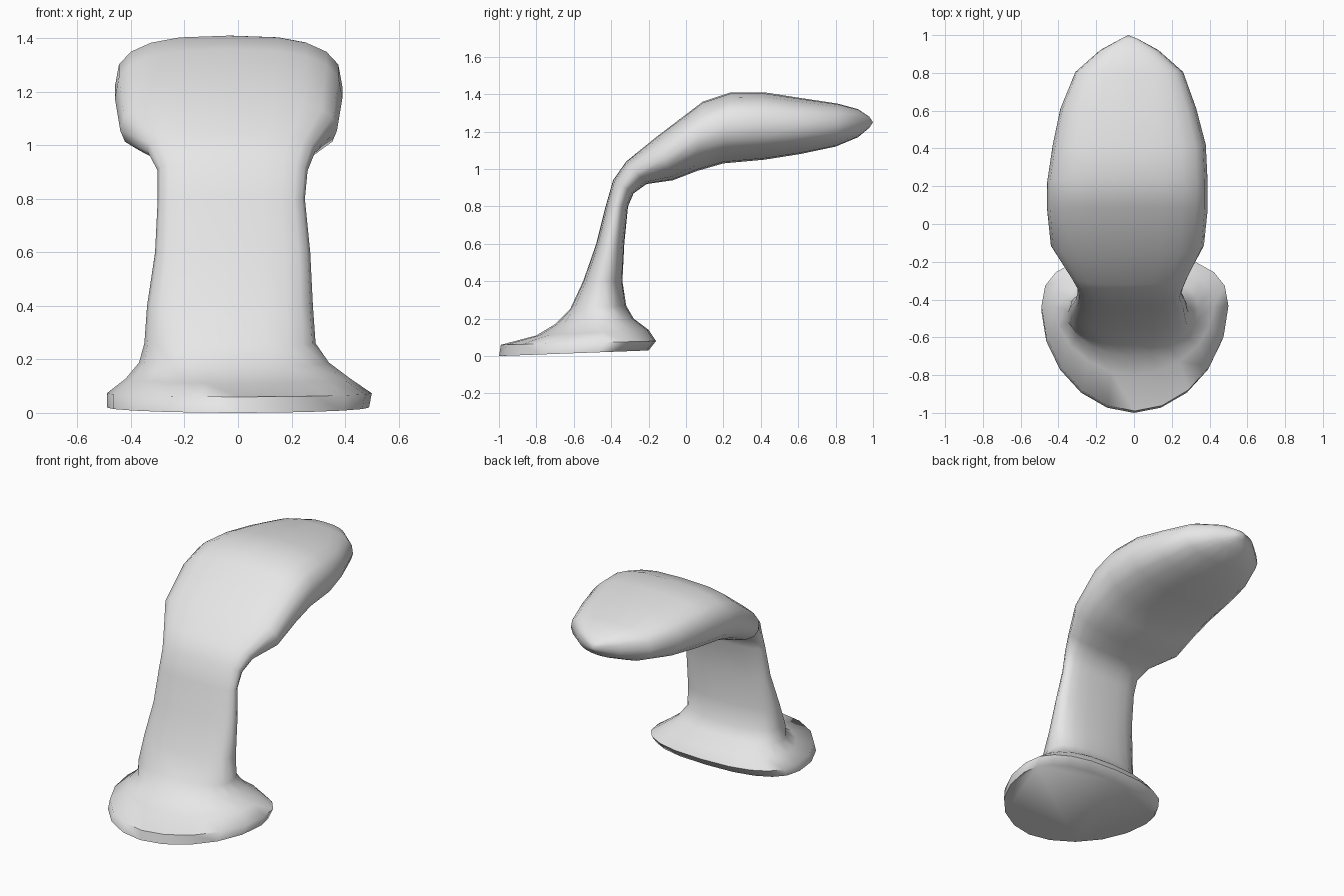
import bpy
import bmesh
from math import sin, cos, tau, copysign
from mathutils import Vector

cube = bpy.data.objects.get("Cube")
if cube:
    bpy.data.objects.remove(cube, do_unlink=True)

SIDES = 20

# Cross-sections in hundredths of a unit:
# front/top edge (y, z), back/underside edge (y, z), right and left extent (x)
FOOT = [
    (-100, 0, -20, 3, -49, 49),
    (-99, 6, -16, 8, -49, 50),
    (-80, 11, -20, 14, -42, 42),
    (-70, 17, -28, 20, -37, 34),
]
STEM = [
    (-62, 25, -32, 27, -35, 29),
    (-55, 40, -34, 40, -34, 28),
    (-48, 60, -33, 60, -31, 27),
    (-43, 80, -31, 80, -30, 25),
    (-39, 94, -28, 87, -30, 26),
]
HEAD = [
    (-32, 104, -21, 92, -34, 29),
    (-16, 117, -7, 94, -44, 37),
    (9, 136, 6, 99, -46, 39),
    (24, 141, 20, 103, -46, 39),
    (42, 141, 42, 105, -43, 38),
    (61, 138, 61, 108, -39, 33),
    (81, 135, 80, 112, -31, 26),
    (92, 132, 92, 117, -18, 13),
    (98, 128, 98, 122, -7, 2),
]


def power(value, exponent):
    return copysign(abs(value) ** (2 / exponent), value)


def add_ring(bm, section, widest, front_round, back_round):
    """Rounded ring whose widest point lies a given way from front to back."""
    fy, fz, by, bz, right, left = (n / 100 for n in section)
    front, back = Vector((0, fy, fz)), Vector((0, by, bz))
    centre = front.lerp(back, widest)
    centre.x = (left + right) / 2
    front.x = back.x = centre.x
    verts = []
    for i in range(SIDES):
        angle = tau * i / SIDES
        s, c = sin(angle), cos(angle)
        shape, edge = (front_round, front) if s >= 0 else (back_round, back)
        point = centre + (edge - centre) * abs(power(s, shape))
        point.x += power(c, shape) * (left - right) / 2
        verts.append(bm.verts.new(point))
    return verts


# One continuous skin: foot, stem and head
bm = bmesh.new()
rings = []
for row, section in enumerate(FOOT):
    rings.append(add_ring(bm, section, 0.67 if row < 2 else 0.6, 1.9, 2.5))
for section in STEM:
    rings.append(add_ring(bm, section, 0.5, 2.7, 2.5))
for section in HEAD:
    rings.append(add_ring(bm, section, 0.5, 2.8, 2.3))

for lower, upper in zip(rings, rings[1:]):
    for i in range(SIDES):
        j = (i + 1) % SIDES
        bm.faces.new((lower[i], lower[j], upper[j], upper[i]))

# Flat underside and pointed head tip
bm.faces.new(rings[0])
tip = bm.verts.new((-0.03, 1.0, 1.25))
for i in range(SIDES):
    bm.faces.new((rings[-1][i], rings[-1][(i + 1) % SIDES], tip))
bmesh.ops.recalc_face_normals(bm, faces=bm.faces)

mesh = bpy.data.meshes.new("curved_stand")
bm.to_mesh(mesh)
bm.free()
stand = bpy.data.objects.new("curved_stand", mesh)
bpy.context.collection.objects.link(stand)

# Plain grey material
grey = bpy.data.materials.new("light_grey")
grey.use_nodes = True
colour = (0.8, 0.8, 0.8, 1)
grey.diffuse_color = colour
grey.node_tree.nodes["Principled BSDF"].inputs["Base Color"].default_value = colour
mesh.materials.append(grey)

# Smooth skin with a crisp edge around the underside
bpy.ops.object.select_all(action="DESELECT")
stand.select_set(True)
bpy.context.view_layer.objects.active = stand
bpy.ops.object.shade_smooth_by_angle(angle=1.1)
